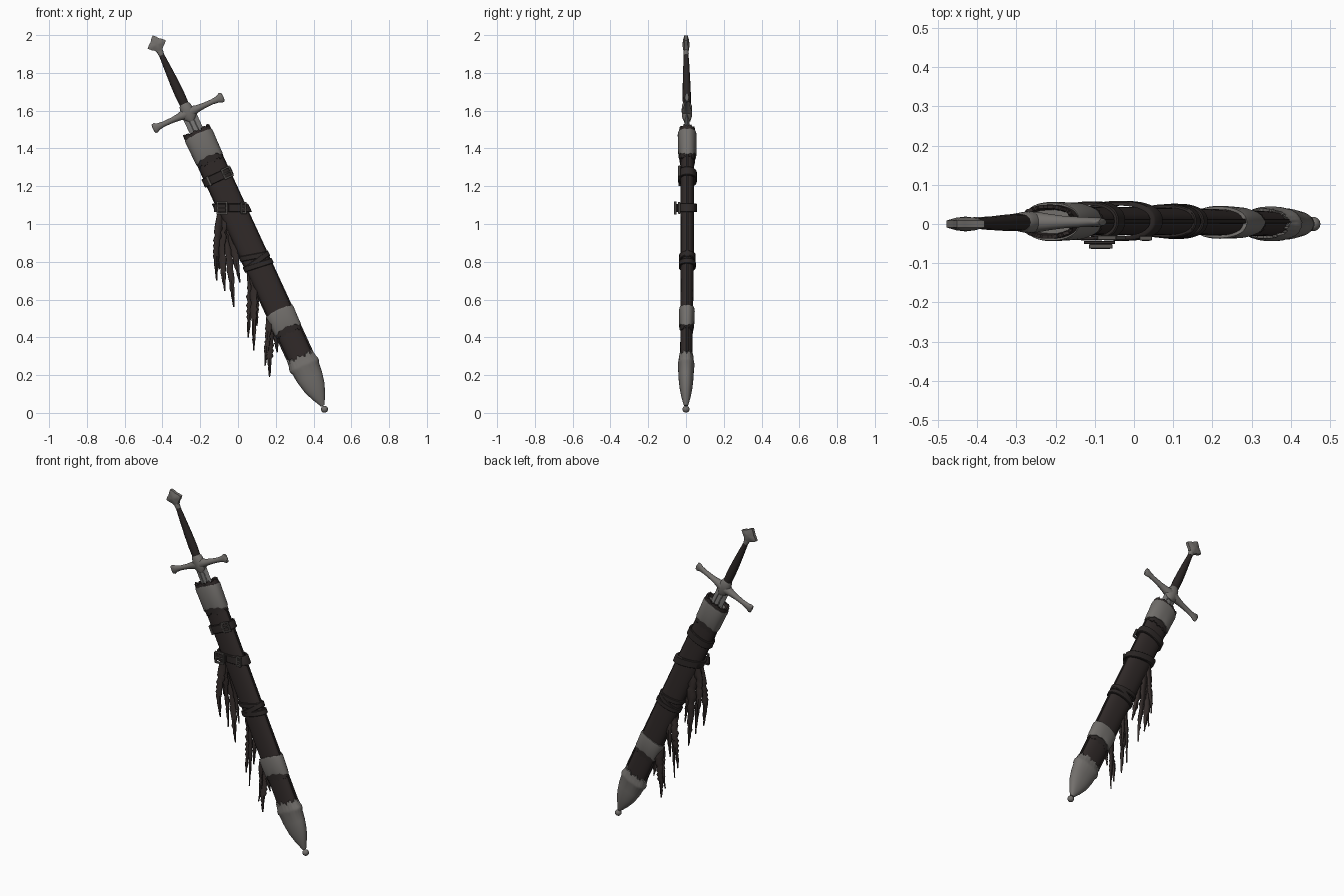
import bpy, bmesh, math, random
from mathutils import Matrix, Vector

if "Cube" in bpy.data.objects:
    bpy.data.objects.remove(bpy.data.objects["Cube"])

random.seed(4)
TILT = math.atan2(0.4177, 0.9086)
C, S = math.cos(TILT), math.sin(TILT)


def material(name, col):
    m = bpy.data.materials.new(name)
    m.diffuse_color = (*col, 1)
    m.use_nodes = True
    m.node_tree.nodes["Principled BSDF"].inputs["Base Color"].default_value = m.diffuse_color
    return m


STEEL = material("worn steel", (0.17, 0.16, 0.15))
BLADE = material("blade steel", (0.20, 0.195, 0.19))
LEATHER = material("dark leather", (0.030, 0.023, 0.022))
STRAP = material("strap leather", (0.026, 0.021, 0.020))
GRIP = material("grip leather", (0.024, 0.019, 0.018))
CLOTH = material("ragged cloth", (0.036, 0.027, 0.025))
BUCKLE = material("buckle metal", (0.10, 0.092, 0.086))


def P(s, u, y):
    """s runs down the sword from the pommel, u across it, y through it."""
    yc = 0.008 * math.sin(math.pi * min(1, max(0, s / 1.9)))
    return Vector((-0.43 + S * s + C * u, y + yc, 1.95 - C * s + S * u))


def finish(name, bm, mat, angle=40):
    bmesh.ops.recalc_face_normals(bm, faces=bm.faces)
    me = bpy.data.meshes.new(name)
    bm.to_mesh(me)
    bm.free()
    me.materials.append(mat)
    ob = bpy.data.objects.new(name, me)
    bpy.context.collection.objects.link(ob)
    bpy.ops.object.select_all(action='DESELECT')
    ob.select_set(True)
    bpy.context.view_layer.objects.active = ob
    bpy.ops.object.shade_smooth_by_angle(angle=math.radians(angle))
    return ob


def tube(name, sections, mat, n=32, power=2.0, skew=0.0, wave=None, across=None, ring=False):
    """Loft of rounded sections (position, half width, half depth, wave amount)."""
    bm = bmesh.new()
    loops = []
    for a, r1, r2, *amp in sections:
        loop = []
        for i in range(n):
            t = 2 * math.pi * i / n
            c, d = math.cos(t), math.sin(t)
            c = math.copysign(abs(c) ** (2 / power), c) * r1
            d = math.copysign(abs(d) ** (2 / power), d) * r2
            off = amp[0] * wave(t) if amp and wave else 0
            co = P(a + off + skew * c, c, d) if across is None else P(across + c, a, d)
            loop.append(bm.verts.new(co))
        loops.append(loop)
    pairs = list(zip(loops, loops[1:])) + ([(loops[-1], loops[0])] if ring else [])
    for A, B in pairs:
        for i in range(n):
            j = (i + 1) % n
            bm.faces.new((A[i], A[j], B[j], B[i]))
    if not ring:
        bm.faces.new(loops[0])
        bm.faces.new(loops[-1])
    return finish(name, bm, mat)


def band(name, s, hw, hd, h, mat, skew=0.0, th=0.01):
    """Closed strap around the scabbard."""
    e = th * 0.3
    tube(name, [(s - h, hw - th, hd - th), (s - h, hw - e, hd - e), (s - h + e, hw, hd),
                (s + h - e, hw, hd), (s + h, hw - e, hd - e), (s + h, hw - th, hd - th)],
         mat, 48, 2.3, skew, ring=True)


def boxes(name, centre, angle, items, mat):
    """Boxes (x, y, z, sx, sy, sz) in a frame turned about y."""
    bm = bmesh.new()
    M = Matrix.Translation(centre) @ Matrix.Rotation(-angle, 4, 'Y')
    for x, y, z, sx, sy, sz in items:
        bmesh.ops.create_cube(bm, size=1, matrix=M @ Matrix.Translation((x, y, z)) @ Matrix.Diagonal((sx, sy, sz, 1)))
    bmesh.ops.bevel(bm, geom=bm.edges[:], offset=0.0015, segments=1, affect='EDGES')
    return finish(name, bm, mat, 30)


def buckle(name, centre, angle, w, h):
    b, d = 0.010, 0.012
    boxes(name, centre, angle, [(-w / 2, 0, 0, b, d, h + b), (w / 2, 0, 0, b, d, h + b),
                                (0, 0, h / 2, w, d, b), (0, 0, -h / 2, w, d, b),
                                (0, -0.003, 0, w, 0.008, 0.007)], BUCKLE)


def scallop(t):
    return math.cos(2 * t) + 0.25 * math.cos(10 * t)


def jag(t):
    return 0.6 * math.sin(9 * t + 1) + 0.5 * math.sin(23 * t)


# Pommel: four-pointed plate, raised in the middle
bm = bmesh.new()
rim = {}
for side in (-1, 1):
    outer, inner = [], []
    for i in range(16):
        t = 2 * math.pi * i / 16
        k = (0.053, 0.041, 0.035, 0.041)[i % 4]
        outer.append(bm.verts.new(P(-k * math.cos(t), k * math.sin(t), side * 0.009)))
        inner.append(bm.verts.new(P(-0.5 * k * math.cos(t), 0.5 * k * math.sin(t), side * 0.016)))
    mid = bm.verts.new(P(0, 0, side * 0.019))
    for i in range(16):
        j = (i + 1) % 16
        bm.faces.new((outer[i], outer[j], inner[j], inner[i]))
        bm.faces.new((inner[i], inner[j], mid))
    rim[side] = outer
for i in range(16):
    j = (i + 1) % 16
    bm.faces.new((rim[-1][i], rim[-1][j], rim[1][j], rim[1][i]))
finish("pommel", bm, STEEL, 30)
tube("pommel_neck", [(0.03, 0.018, 0.013), (0.05, 0.016, 0.014), (0.062, 0.014, 0.013)], STEEL, 16)

# Grip and guard
tube("grip", [(0.05, 0.013, 0.012), (0.12, 0.018, 0.016), (0.22, 0.024, 0.020),
              (0.29, 0.026, 0.022), (0.36, 0.024, 0.021)], GRIP, 12)
arm = [(0.205, 0.010, 0.005), (0.202, 0.024, 0.009), (0.19, 0.027, 0.012), (0.172, 0.018, 0.012),
       (0.14, 0.014, 0.013), (0.09, 0.015, 0.016), (0.05, 0.020, 0.021), (0.02, 0.030, 0.026)]
tube("crossguard", [(-u, a, b) for u, a, b in arm] + arm[::-1], STEEL, 20, across=0.398)
tube("guard_collar", [(0.345, 0.024, 0.021), (0.355, 0.030, 0.026), (0.385, 0.037, 0.028),
                      (0.42, 0.040, 0.026), (0.445, 0.016, 0.018)], STEEL, 20)

# Blade showing between guard and scabbard
tube("blade", [(0.40, 0.039, 0.011), (0.60, 0.038, 0.011)], BLADE, 12, 1.5)
for u in (-0.014, 0.014):
    for y in (-0.009, 0.009):
        boxes("blade_ridge", P(0.48, u, y), TILT, [(0, 0, 0, 0.006, 0.007, 0.16)], BLADE)

# Scabbard body, edge seams and mouth
tube("scabbard_body", [(0.54, 0.070, 0.036), (0.8, 0.071, 0.036), (1.25, 0.070, 0.035),
                       (1.6, 0.067, 0.033), (1.9, 0.064, 0.032)], LEATHER, 40, 2.3)
for side in (-1, 1):
    boxes("edge_seam", P(1.22, side * 0.069, 0), TILT, [(0, 0, 0, 0.010, 0.012, 1.2)], STRAP)
tube("scabbard_mouth", [(0.53, 0.060, 0.028), (0.502, 0.066, 0.034, 0.007), (0.502, 0.076, 0.043, 0.007),
                        (0.56, 0.077, 0.044)], LEATHER, 96, 2.3, wave=jag)

# Metal sleeves, with torn leather showing under them
for name, a, b, hw, hd in (("upper_sleeve", 0.522, 0.660, 0.080, 0.050), ("lower_sleeve", 1.547, 1.656, 0.079, 0.042)):
    tube(name, [(a, hw - 0.015, hd - 0.012, 0.004), (a, hw - 0.002, hd - 0.002, 0.004), (a + 0.012, hw, hd, 0.004),
                ((a + b) / 2, hw - 0.002, hd - 0.001), (b - 0.01, hw - 0.003, hd - 0.002, 0.011),
                (b, hw - 0.005, hd - 0.004, 0.011), (b, hw - 0.015, hd - 0.014, 0.011)],
         STEEL, 96, 2.3, wave=lambda t, u=name: scallop(t))
    tube(name + "_lining", [(b - 0.04, hw - 0.008, hd - 0.008), (b + 0.025, hw - 0.007, hd - 0.009, 0.009),
                            (b + 0.025, hw - 0.014, hd - 0.015, 0.009)], STRAP, 96, 2.3, wave=jag)

# Chape with crown edge, bead and ball tip
tube("chape", [(1.82, 0.060, 0.028, 0.012), (1.82, 0.073, 0.038, 0.012), (1.85, 0.078, 0.041, 0.003),
               (1.862, 0.083, 0.044, 0.003), (1.875, 0.083, 0.044, 0.003), (1.885, 0.077, 0.042), (1.94, 0.071, 0.040),
               (2.0, 0.058, 0.034), (2.05, 0.038, 0.025), (2.085, 0.020, 0.016), (2.105, 0.010, 0.010)],
     STEEL, 96, 2.2, wave=jag)
bm = bmesh.new()
bmesh.ops.create_uvsphere(bm, u_segments=16, v_segments=10, radius=0.0185, matrix=Matrix.Translation(P(2.125, 0, 0)))
finish("tip_ball", bm, STEEL)

# Straps and buckles
band("upper_strap", 0.772, 0.084, 0.050, 0.024, STRAP)
band("level_strap", 0.952, 0.088, 0.051, 0.025, STRAP, skew=0.46, th=0.012)
for i, (s, k) in enumerate(((1.235, 0.25), (1.265, -0.2), (1.285, 0.12))):
    band("wrap_%d" % i, s, 0.078 + 0.001 * i, 0.043 + 0.001 * i, 0.015, STRAP, skew=k)
buckle("upper_buckle", P(0.772, 0.055, -0.043), TILT, 0.042, 0.050)
buckle("level_buckle", Vector((-0.085, -0.057, 1.085)), 0, 0.050, 0.060)
buckle("strap_keeper", Vector((0.030, -0.036, 1.085)), 0, 0.022, 0.052)
boxes("upper_keeper", P(0.772, -0.052, -0.042), TILT, [(0, 0, 0, 0.014, 0.012, 0.054)], BUCKLE)
boxes("strap_tail", Vector((-0.088, -0.047, 1.085)), 0, [(0, 0, 0, 0.080, 0.008, 0.044)], STRAP)


def rag(name, x0, z0, x1, z1, w, y, yaw, bow=0.0):
    """Frayed tapering strip hanging from (x0, z0) to (x1, z1)."""
    bm = bmesh.new()
    rows, n, ph = [], 26, random.uniform(0, 6)
    for i in range(n + 1):
        t = i / n
        cx = x0 + (x1 - x0) * t + bow * math.sin(math.pi * t)
        half = 0.5 * w * (0.75 + 0.25 * math.sin(math.pi * t)) * (1 - t ** 3) + 0.001
        row = []
        for f in (-1, 0, 1):
            r = f * half * (1 - (random.uniform(0, 0.45) if t > 0.25 else 0))
            yy = y + r * math.sin(yaw) + 0.007 * math.sin(5 * t + ph) + (0.006 if f == 0 else 0)
            row.append(bm.verts.new((cx + r * math.cos(yaw), yy, z0 + (z1 - z0) * t)))
        rows.append(row)
    for A, B in zip(rows, rows[1:]):
        for k in range(2):
            bm.faces.new((A[k], A[k + 1], B[k + 1], B[k]))
    ob = finish(name, bm, CLOTH)
    mod = ob.modifiers.new("thickness", 'SOLIDIFY')
    mod.thickness = 0.005
    mod.offset = 0


# Ragged cloth: under the level strap, under the wrap, by the lower sleeve
for i, r in enumerate((
        (-0.088, 1.07, -0.113, 0.70, 0.050, -0.012, 0.5, -0.012), (-0.085, 1.07, -0.070, 0.645, 0.060, 0.004, -0.4, -0.008),
        (-0.070, 1.07, -0.022, 0.56, 0.062, 0.012, 0.3, 0.0), (-0.060, 1.07, 0.010, 0.69, 0.060, -0.004, -0.3, 0.0),
        (-0.085, 1.07, -0.100, 0.76, 0.050, 0.020, 0.2, -0.01),
        (0.075, 0.80, 0.054, 0.40, 0.050, 0.006, 0.4, 0.0), (0.085, 0.80, 0.083, 0.33, 0.050, -0.006, -0.4, 0.0),
        (0.095, 0.75, 0.100, 0.46, 0.040, 0.014, 0.2, 0.0),
        (0.175, 0.55, 0.167, 0.19, 0.058, 0.005, 0.4, 0.0), (0.165, 0.50, 0.143, 0.25, 0.036, -0.006, -0.3, 0.0),
        (0.200, 0.52, 0.207, 0.32, 0.050, 0.008, 0.2, 0.0))):
    rag("cloth_rag_%d" % i, *r)
